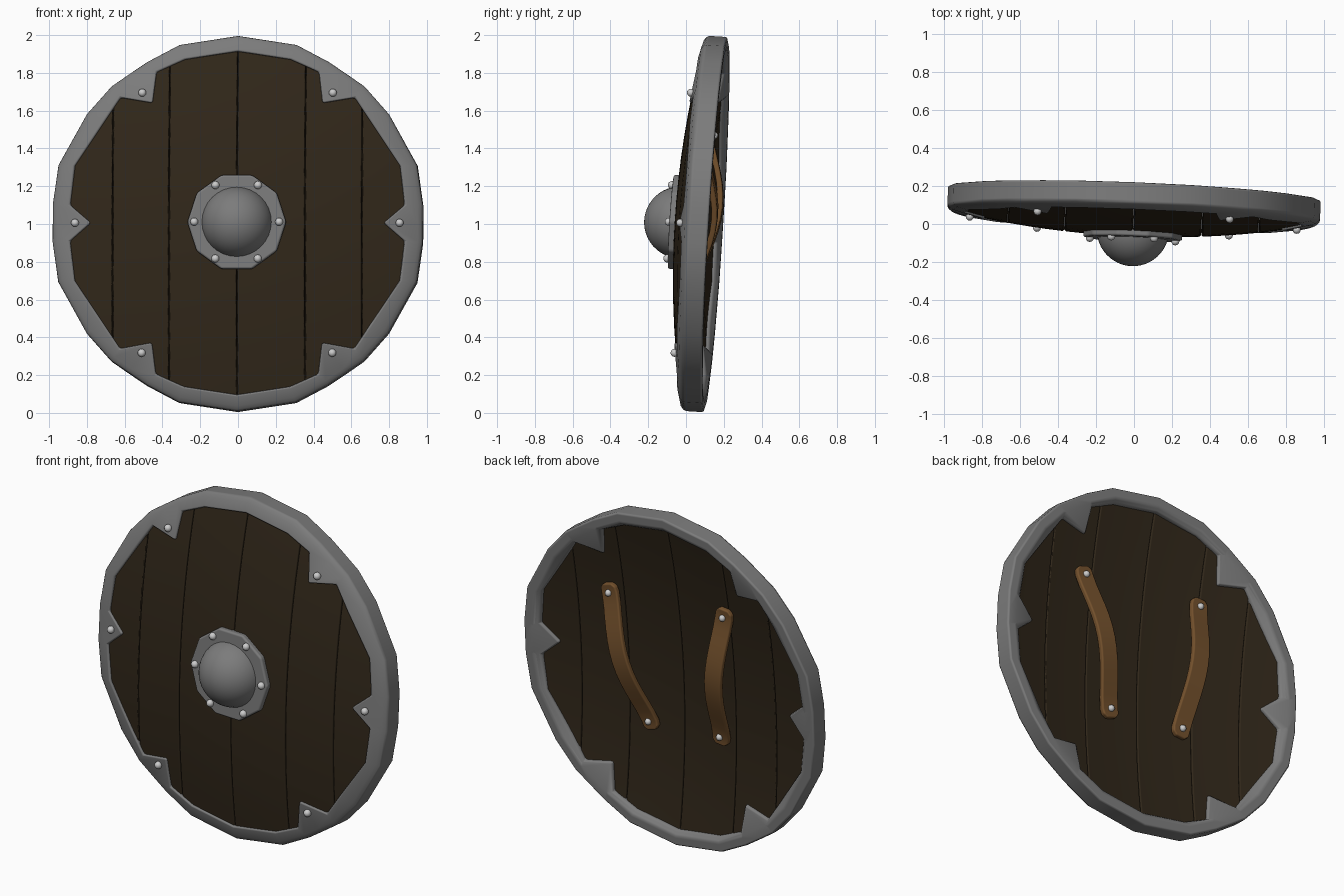
import bpy, bmesh, math
from mathutils import Matrix, Vector

if "Cube" in bpy.data.objects:
    bpy.data.objects.remove(bpy.data.objects["Cube"])

# Shield frame: local x right, y = depth (back positive), z up; slightly tilted
M = (Matrix.Translation((0, 0.103, 1.0))
     @ Matrix.Rotation(math.radians(-2.3), 4, 'Z')
     @ Matrix.Rotation(math.radians(-3.6), 4, 'X'))
THICK = 0.09


def material(name, col):
    m = bpy.data.materials.new(name)
    m.diffuse_color = (*col, 1)
    m.use_nodes = True
    m.node_tree.nodes["Principled BSDF"].inputs["Base Color"].default_value = m.diffuse_color
    return m


WOOD = material("dark_wood", (0.03, 0.02, 0.01))
IRON = material("iron", (0.2, 0.2, 0.2))
LEATHER = material("leather", (0.17, 0.08, 0.025))


def front(x, z):
    """Depth of the domed wooden front."""
    return -0.16 + 0.106 * (x * x + z * z)


def back(x, z):
    return front(x, z) + THICK


def finish(name, bm, mat=None, bevel=0, segments=2, angle=35):
    bmesh.ops.recalc_face_normals(bm, faces=bm.faces[:])
    me = bpy.data.meshes.new(name)
    bm.to_mesh(me)
    bm.free()
    ob = bpy.data.objects.new(name, me)
    bpy.context.collection.objects.link(ob)
    ob.matrix_world = M
    if mat:
        me.materials.append(mat)
    bpy.ops.object.select_all(action='DESELECT')
    ob.select_set(True)
    bpy.context.view_layer.objects.active = ob
    bpy.ops.object.shade_smooth_by_angle(angle=math.radians(angle))
    if bevel:
        b = ob.modifiers.new("bevel", 'BEVEL')
        b.width, b.segments = bevel, segments
        b.limit_method, b.angle_limit = 'ANGLE', math.radians(35)
        b.harden_normals = True
    return ob


def slab(rows_front, rows_back):
    """Closed solid from two matching grids of points."""
    bm = bmesh.new()
    F = [[bm.verts.new(p) for p in r] for r in rows_front]
    B = [[bm.verts.new(p) for p in r] for r in rows_back]
    n, m = len(F), len(F[0])
    for i in range(n - 1):
        for j in range(m - 1):
            for G in (F, B):
                bm.faces.new((G[i][j], G[i + 1][j], G[i + 1][j + 1], G[i][j + 1]))
    border = ([(i, 0) for i in range(n)] + [(n - 1, j) for j in range(1, m)]
              + [(i, m - 1) for i in range(n - 2, -1, -1)]
              + [(0, j) for j in range(m - 2, 0, -1)])
    for (a, b), (c, d) in zip(border, border[1:] + border[:1]):
        bm.faces.new((F[a][b], F[c][d], B[c][d], B[a][b]))
    return bm


# Domed planks
R = 0.925
cuts = [-0.91, -0.66, -0.36, 0, 0.36, 0.66, 0.91]
for k, (a, b) in enumerate(zip(cuts, cuts[1:])):
    rows = []
    for i in range(7):
        x = a + 0.001 + (b - a - 0.002) * i / 6
        h = math.sqrt(R * R - x * x)
        rows.append([(x, h * (j / 8 - 1)) for j in range(17)])
    finish(f"plank_{k + 1}",
           slab([[(x, front(x, z), z) for x, z in r] for r in rows],
                [[(x, back(x, z), z) for x, z in r] for r in rows]),
           WOOD, 0.007, 1)

# Iron rim: outer and inner outline of one quarter, with spikes, mirrored round
Q = [(0, .995, 0, .91), (.31, .947, .28, .867), (.48, .857, .43, .80),
     (.575, .793, .45, .635), (.67, .727, .62, .665), (.80, .58, .705, .537),
     (.95, .31, .86, .305), (.98, .10, .885, .095), (.98, 0, .775, 0)]


def flip(pts, sx, sz):
    return [(p[0] * sx, p[1] * sz, p[2] * sx, p[3] * sz) for p in pts]


half = Q + flip(Q[-2::-1], 1, -1)
outline = half + flip(half[-2:0:-1], -1, 1)
bm = bmesh.new()
rings = []
for ox, oz, ix, iz in outline:
    prof = [(ox, -.05, oz), (ox, .055, oz), (ox * .94, .055, oz * .94),
            (ix, back(ix, iz) + .014, iz), (ix, front(ix, iz) - .014, iz),
            (ox * .975, -.07, oz * .975)]
    rings.append([bm.verts.new(p) for p in prof])
for A, B in zip(rings, rings[1:] + rings[:1]):
    for j in range(6):
        k = (j + 1) % 6
        bm.faces.new((A[j], B[j], B[k], A[k]))
finish("iron_rim", bm, IRON, 0.012, 2)

# Boss: ten-sided flange and round dome
bm = bmesh.new()
bmesh.ops.create_cone(bm, cap_ends=True, segments=10, radius1=.262, radius2=.262, depth=.05,
                      matrix=Matrix.Translation((0, -.157, 0)) @ Matrix.Rotation(math.pi / 2, 4, 'X')
                      @ Matrix.Rotation(math.pi / 2, 4, 'Z'))
finish("boss_flange", bm, IRON, 0.012, 2, 30)
bm = bmesh.new()
bmesh.ops.create_uvsphere(bm, u_segments=32, v_segments=24, radius=.19,
                          matrix=Matrix.Translation((0, -.135, 0)) @ Matrix.Rotation(math.pi / 2, 4, 'X'))
bmesh.ops.bisect_plane(bm, geom=bm.verts[:] + bm.edges[:] + bm.faces[:],
                       plane_co=(0, -.14, 0), plane_no=(0, 1, 0), clear_outer=True)
bmesh.ops.holes_fill(bm, edges=[e for e in bm.edges if e.is_boundary], sides=0)
finish("boss_dome", bm, IRON)


def rivet(name, x, y, z, r=.021):
    bm = bmesh.new()
    bmesh.ops.create_uvsphere(bm, u_segments=12, v_segments=8, radius=r,
                              matrix=Matrix.Translation((x, y, z)))
    finish(name, bm, angle=60)


# Rivets on flange and rim spikes
for i in range(6):
    t = i * math.pi / 3
    rivet(f"boss_rivet_{i + 1}", .225 * math.cos(t), -.186, .225 * math.sin(t))
spots = [(sx * x, z) for sx in (-1, 1) for x, z in ((.505, .69), (.86, 0), (.505, -.69))]
for i, (x, z) in enumerate(spots):
    rivet(f"rim_rivet_{i + 1}", x, front(x, z) - .018, z)


# Leather straps arching off the back, riveted at both ends
def strap(name, top, bottom):
    p, q = Vector(top), Vector(bottom)
    d = (q - p).normalized()
    side = Vector((-d.y, d.x))
    length = (q - p).length
    stations = [(-.052, .028), (-.03, .052)]
    stations += [(length * i / 12, .056) for i in range(13)]
    stations += [(length + .03, .052), (length + .052, .028)]
    ya, yb = back(*p), back(*q)
    lo, hi = [], []
    for s, w in stations:
        t = min(max(s / length, 0), 1)
        c = p + d * s
        y = ya + (yb - ya) * t + .085 * math.sin(math.pi * t) ** 1.3 + .002
        pts = [c - side * w, c, c + side * w]
        lo.append([(v.x, y, v.y) for v in pts])
        hi.append([(v.x, y + .032, v.y) for v in pts])
    finish(name, slab(lo, hi), LEATHER, .01, 2)
    for tag, v, y in (("top", p, ya), ("bottom", q, yb)):
        rivet(f"{name}_rivet_{tag}", v.x, y + .038, v.y, .019)


strap("right_strap", (.43, .40), (.21, -.33))
strap("left_strap", (-.345, .47), (-.275, -.285))
